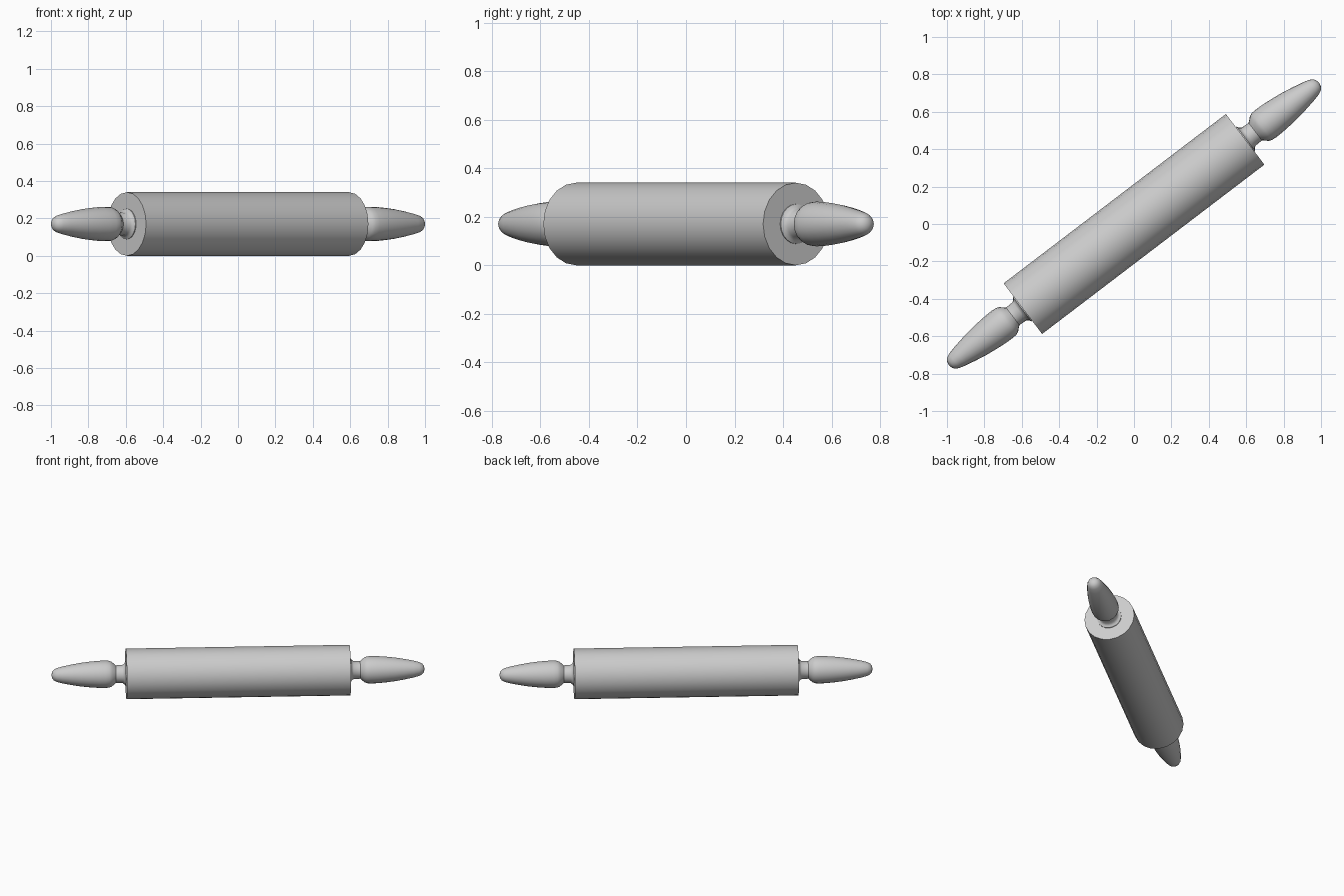
import bpy
import bmesh
import math
from mathutils import Matrix, Vector

if "Cube" in bpy.data.objects:
    bpy.data.objects.remove(bpy.data.objects["Cube"], do_unlink=True)

RADIUS = 0.17
HALF_LENGTH = 0.747
ANGLE = math.radians(37.3)

grey = bpy.data.materials.new("light grey")
grey.use_nodes = True
colour = (0.6, 0.6, 0.6, 1)
grey.diffuse_color = colour
grey.node_tree.nodes["Principled BSDF"].inputs["Base Color"].default_value = colour


def lathe(name, profile, sides, side=1):
    """Spin (distance, radius) points around the pin's long axis."""
    bm = bmesh.new()
    verts = [bm.verts.new((d * side, 0, r)) for d, r in profile]
    edges = [bm.edges.new(pair) for pair in zip(verts, verts[1:])]
    bmesh.ops.spin(bm, geom=verts + edges, cent=(0, 0, 0), axis=(1, 0, 0),
                   angle=math.tau, steps=sides)
    bmesh.ops.remove_doubles(bm, verts=bm.verts, dist=0.0005)
    bmesh.ops.recalc_face_normals(bm, faces=bm.faces)
    mesh = bpy.data.meshes.new(name)
    bm.to_mesh(mesh)
    bm.free()
    mesh.materials.append(grey)
    obj = bpy.data.objects.new(name, mesh)
    bpy.context.collection.objects.link(obj)
    obj.matrix_world = (Matrix.Translation(Vector((0, 0, RADIUS)))
                        @ Matrix.Rotation(ANGLE, 4, "Z"))
    bpy.ops.object.select_all(action="DESELECT")
    obj.select_set(True)
    bpy.context.view_layer.objects.active = obj
    bpy.ops.object.shade_smooth_by_angle(angle=math.radians(40))
    return obj


# Plain cylindrical roller
lathe("roller", [(-HALF_LENGTH, 0), (-HALF_LENGTH, RADIUS),
                 (HALF_LENGTH, RADIUS), (HALF_LENGTH, 0)], 20)

# Flared collar, narrow neck and tapering rounded grip at each end
handle = [(0.735, 0.082), (0.752, 0.082), (0.758, 0.07), (0.77, 0.061),
          (0.815, 0.059), (0.825, 0.067), (0.842, 0.083), (0.86, 0.09),
          (0.885, 0.092), (0.93, 0.091), (0.99, 0.086), (1.05, 0.079),
          (1.11, 0.069), (1.17, 0.057), (1.208, 0.047), (1.228, 0.037),
          (1.24, 0.022), (1.245, 0)]
for name, side in (("left_handle", 1), ("right_handle", -1)):
    lathe(name, handle, 20, side)
